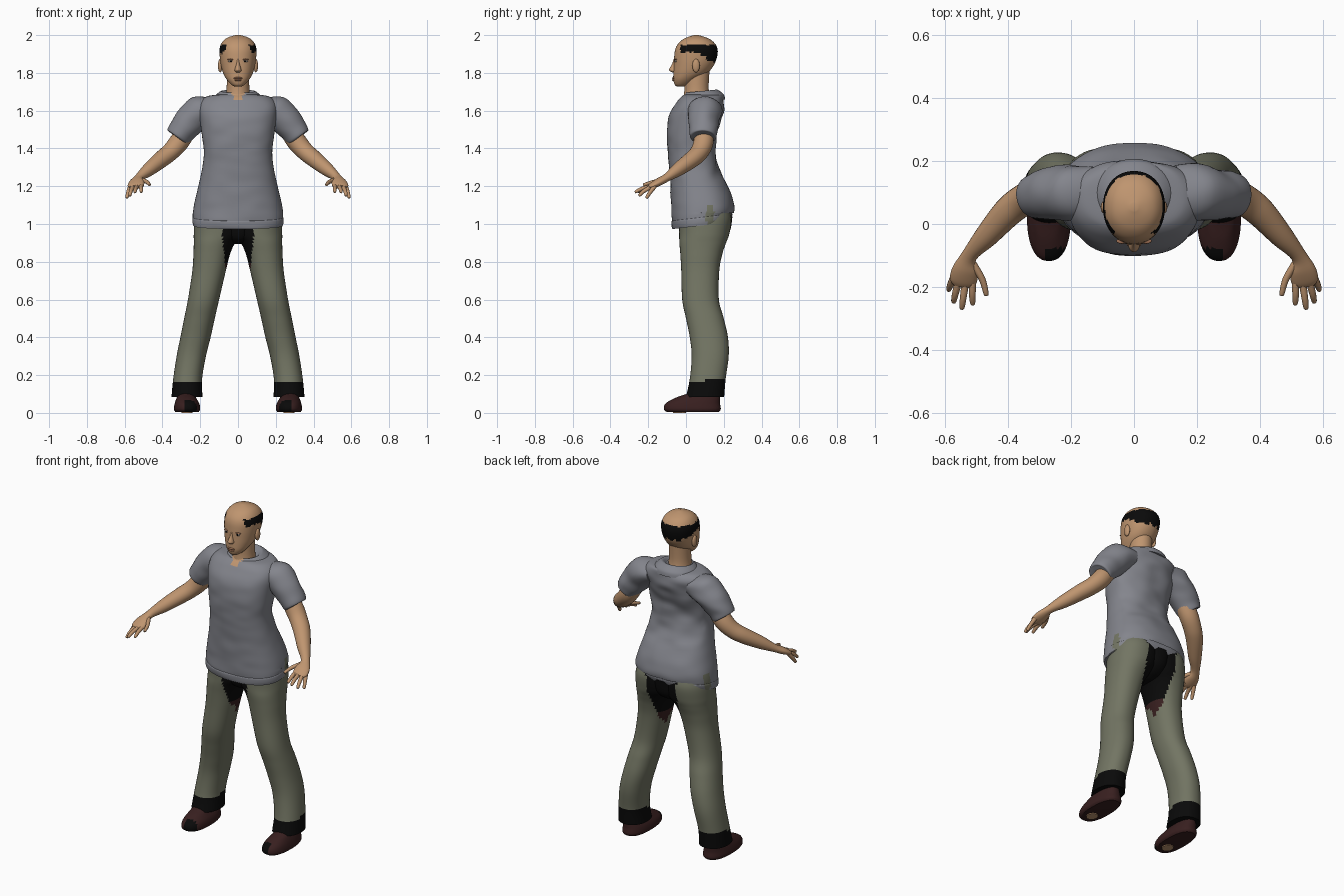
import bpy, bmesh, math
from mathutils import Vector, noise

if "Cube" in bpy.data.objects:
    bpy.data.objects.remove(bpy.data.objects["Cube"])


def material(name, red, green, blue):
    mat = bpy.data.materials.new(name)
    mat.use_nodes = True
    mat.diffuse_color = (red, green, blue, 1)
    shader = mat.node_tree.nodes["Principled BSDF"]
    shader.inputs["Base Color"].default_value = (red, green, blue, 1)
    shader.inputs["Roughness"].default_value = 0.8
    return mat


SKIN = material("tan skin", 0.52, 0.30, 0.16)
SHIRT = material("grey cloth", 0.23, 0.235, 0.265)
TROUSERS = material("olive cloth", 0.17, 0.178, 0.125)
BLACK = material("black", 0.003, 0.003, 0.003)
MAROON = material("dark maroon leather", 0.04, 0.014, 0.014)
LIPS = material("lip brown", 0.38, 0.18, 0.10)
WHITE = material("eye white", 0.5, 0.45, 0.4)


def spline(a, b, c, d, t):
    """Smooth curve from b to c."""
    return 0.5 * (2 * b + (c - a) * t + (2 * a - 5 * b + 4 * c - d) * t * t
                  + (3 * b - a - 3 * c + d) * t ** 3)


def loft(name, sections, mats, rule=None, deform=None, seg=32, steps=5, power=2.0):
    """Skin smooth rings, each given as centre, first radius and second radius."""
    last = len(sections) - 1
    rings = []
    for i in range(last):
        four = [sections[min(max(k, 0), last)] for k in range(i - 1, i + 3)]
        for j in range(steps):
            rings.append([spline(*column, j / steps) for column in zip(*four)])
    rings.append(sections[last])
    bm = bmesh.new()
    loops = []
    for centre, u, v in rings:
        loop = []
        for k in range(seg):
            angle = math.tau * k / seg
            c, s = math.cos(angle), math.sin(angle)
            co = (centre + u * math.copysign(abs(c) ** (2 / power), c)
                  + v * math.copysign(abs(s) ** (2 / power), s))
            loop.append(bm.verts.new(deform(co) if deform else co))
        loops.append(loop)
    for low, high in zip(loops, loops[1:]):
        for k in range(seg):
            n = (k + 1) % seg
            bm.faces.new((low[k], low[n], high[n], high[k]))
    bm.faces.new(loops[0])
    bm.faces.new(loops[-1])
    bmesh.ops.recalc_face_normals(bm, faces=bm.faces)
    if rule:
        for face in bm.faces:
            face.material_index = rule(face.calc_center_median())
    mesh = bpy.data.meshes.new(name)
    bm.to_mesh(mesh)
    bm.free()
    for mat in mats:
        mesh.materials.append(mat)
    ob = bpy.data.objects.new(name, mesh)
    bpy.context.collection.objects.link(ob)
    return ob


def upright(name, rows, mats, side=1, **options):
    """Level rings from rows of height, x range and y range."""
    sections = [(Vector((side * (x0 + x1) / 2, (y0 + y1) / 2, z)),
                 Vector(((x1 - x0) / 2, 0, 0)), Vector((0, (y1 - y0) / 2, 0)))
                for z, x0, x1, y0, y1 in rows]
    return loft(name, sections, mats, **options)


def centred(name, rows, mats, **options):
    return upright(name, [(z, -h, h, f, b) for z, h, f, b in rows], mats, **options)


def limb(name, points, mats, side=1, **options):
    """Rings across a path of x, y, z, width and thickness."""
    path = [Vector((side * p[0], p[1], p[2])) for p in points]
    sections = []
    for i, p in enumerate(points):
        along = (path[min(i + 1, len(path) - 1)] - path[max(i - 1, 0)]).normalized()
        across = along.cross(Vector((0, 0, 1))).normalized()
        sections.append((path[i], across * p[3], across.cross(along) * p[4]))
    return loft(name, sections, mats, **options)


def blob(name, at, size, mat):
    x, y, z = at
    a, b, c = size
    rows = []
    for k in range(7):
        t = math.pi * (k / 6 - 0.5)
        r = max(math.cos(t), 0.02)
        rows.append((z + c * math.sin(t), x - a * r, x + a * r, y - b * r, y + b * r))
    return upright(name, rows, [mat], seg=16, steps=2)


# Head with a band of hair around the back
def hair(p):
    jag = 0.006 * math.sin(150 * p.x) + 0.004 * math.sin(210 * p.y)
    low = 1.905 - 0.5 * min(max(p.y - 0.05, 0), 0.09)
    return int(p.y > -0.03 and low + jag < p.z < 1.948 + jag / 2)


centred("head", [
    (1.728, .018, -.048, -.01), (1.738, .036, -.06, .02), (1.765, .06, -.067, .06),
    (1.80, .079, -.067, .115), (1.84, .09, -.065, .147), (1.88, .096, -.063, .163),
    (1.92, .098, -.058, .168), (1.95, .091, -.045, .157), (1.975, .073, -.02, .132),
    (1.99, .048, .01, .10), (2.0, .012, .042, .066)],
    [SKIN, BLACK], rule=hair, seg=64, power=2.15)
centred("neck", [(1.60, .085, -.02, .15), (1.66, .068, -.015, .13),
                 (1.72, .06, -.008, .12), (1.82, .06, -.01, .125)], [SKIN])
centred("nose", [(1.875, .006, -.064, -.04), (1.845, .010, -.075, -.04),
                 (1.82, .017, -.089, -.04), (1.81, .018, -.086, -.04),
                 (1.803, .012, -.074, -.04)], [SKIN], seg=16)
blob("upper_lip", (0, -.065, 1.772), (.023, .009, .006), LIPS)
blob("lower_lip", (0, -.065, 1.762), (.020, .009, .006), LIPS)
for side, word in ((1, "left"), (-1, "right")):
    blob(word + "_eye", (side * .037, -.054, 1.862), (.015, .007, .006), WHITE)
    blob(word + "_pupil", (side * .037, -.059, 1.862), (.006, .004, .005), BLACK)
    blob(word + "_eyelid", (side * .037, -.054, 1.871), (.019, .009, .004), LIPS)
    blob(word + "_ear", (side * .094, .053, 1.838), (.012, .02, .036), SKIN)


# Shirt with an open neck, side vents, a tilted hem and creases
def shirt_rule(p):
    if p.y < 0.03 and abs(p.x) < (p.z - 1.635) * 0.6:
        return 1
    if 0.108 < p.y < 0.15 and p.z < 1.1 and abs(p.x) > 0.15:
        return 2
    return 0


def crease(p):
    back = 1 if p.y > 0.08 and p.z > 1.25 else 0.4
    push = 0.012 * back * noise.noise(Vector((p.x * 9, p.y * 9, p.z * 16)))
    tilt = 0.12 * p.y if p.z < 1.05 else 0
    return p + Vector((p.x * push, push, tilt))


cloth = [SHIRT, SKIN, TROUSERS]
centred("shirt_body", [
    (.982, .236, -.07, .225), (1.04, .24, -.075, .248), (1.10, .233, -.079, .255),
    (1.20, .21, -.083, .222), (1.30, .189, -.089, .172), (1.38, .181, -.096, .152),
    (1.46, .19, -.10, .158), (1.54, .20, -.097, .182), (1.60, .208, -.08, .197),
    (1.645, .20, -.05, .20), (1.675, .165, -.022, .19), (1.685, .11, -.005, .17)],
    cloth, rule=shirt_rule, deform=crease, seg=72, steps=6, power=2.35)
centred("hem_band", [(.985, .238, -.072, .228), (1.0, .241, -.076, .238),
                     (1.022, .241, -.077, .246), (1.026, .236, -.073, .243)],
        cloth, rule=shirt_rule, deform=crease, seg=72, steps=3, power=2.35)
centred("collar", [(1.648, .138, -.045, .207), (1.675, .125, -.025, .20),
                   (1.70, .098, -.008, .172), (1.703, .085, -.004, .155),
                   (1.685, .07, .0, .13)],
        cloth, rule=shirt_rule, deform=lambda p: p + Vector((0, 0, (p.y - .09) * .1)),
        seg=48)

# Arms and hands
fingers = {
    "index_finger": ((.512, -.175, 1.205), (.513, -.222, 1.19), (.512, -.252, 1.172)),
    "middle_finger": ((.534, -.18, 1.20), (.542, -.235, 1.186), (.546, -.266, 1.17)),
    "ring_finger": ((.555, -.175, 1.20), (.567, -.222, 1.175), (.572, -.246, 1.152)),
    "little_finger": ((.57, -.165, 1.20), (.582, -.192, 1.165), (.588, -.208, 1.14)),
    "thumb": ((.512, -.125, 1.235), (.482, -.175, 1.222), (.469, -.222, 1.208)),
}
for side, word in ((1, "left"), (-1, "right")):
    limb(word + "_sleeve", [
        (.13, .10, 1.61, .085, .06), (.20, .10, 1.595, .09, .086),
        (.255, .097, 1.545, .083, .083), (.295, .092, 1.495, .074, .073),
        (.318, .09, 1.462, .069, .067), (.321, .09, 1.458, .055, .055)],
        [SHIRT], side, deform=crease)
    limb(word + "_arm", [
        (.26, .098, 1.51, .05, .05), (.315, .092, 1.43, .053, .052),
        (.36, .07, 1.38, .05, .047), (.405, .033, 1.343, .047, .044),
        (.47, -.04, 1.29, .037, .036), (.522, -.10, 1.247, .025, .022),
        (.535, -.145, 1.222, .041, .021), (.542, -.18, 1.203, .043, .016),
        (.545, -.197, 1.195, .03, .009)], [SKIN], side, seg=24)
    for name, joints in fingers.items():
        radii = (.012, .0105, .008)
        points = [(*joint, r, r) for joint, r in zip(joints, radii)]
        x, y, z = joints[-1]
        points.append((x, y - .004, z - .003, .002, .002))
        limb(word + "_" + name, points, [SKIN], side, seg=12, steps=4)


# Trousers with black cuffs and inner thighs
def leg_rule(p):
    if p.z < 0.165 + 0.01 * math.sin(8 * p.y):
        return 1
    edge = 0.087 - 0.12 * max(0.95 - p.z, 0) + (0.015 if p.y > 0.08 else 0)
    if p.z > 0.72 and abs(p.x) < edge:
        return 2 if p.z < 0.79 else 1
    return 0


for side, word in ((1, "left"), (-1, "right")):
    upright(word + "_trouser_leg", [
        (.085, .188, .352, .0, .202), (.18, .19, .343, .02, .21),
        (.30, .17, .325, .03, .226), (.40, .145, .305, .02, .222),
        (.50, .123, .285, .0, .20), (.60, .10, .265, -.02, .174),
        (.75, .065, .242, -.025, .176), (.84, .042, .236, -.03, .192),
        (.90, .015, .234, -.035, .212), (.95, -.03, .234, -.036, .23),
        (1.03, -.04, .228, -.036, .24), (1.10, -.04, .205, -.03, .22)],
        [TROUSERS, BLACK, MAROON], side, rule=leg_rule, seg=56, steps=7, power=2.2)
centred("crotch_panel", [(.895, .02, .04, .14), (.915, .06, -.01, .19),
                         (.96, .085, -.03, .232), (1.04, .10, -.033, .246)],
        [BLACK], power=2.4)

# Shoes
for side, word in ((1, "left"), (-1, "right")):
    upright(word + "_shoe", [
        (.005, .208, .332, -.103, .175), (.02, .20, .34, -.117, .184),
        (.05, .205, .335, -.108, .18), (.08, .222, .325, -.055, .18),
        (.11, .235, .315, .02, .175), (.16, .235, .31, .06, .165)],
        [MAROON, BLACK], side, seg=48, power=2.4,
        rule=lambda p: int(p.y < -0.075 and abs(p.x) < 0.285))
    upright(word + "_sole_patch", [(0, .24, .30, -.07, .0), (.006, .24, .30, -.07, .0)],
            [SKIN], side, steps=1)

# Smooth shading with crisp rims
bpy.ops.object.select_all(action="DESELECT")
for ob in bpy.context.scene.objects:
    if ob.type == "MESH":
        ob.select_set(True)
        bpy.context.view_layer.objects.active = ob
bpy.ops.object.shade_smooth_by_angle(angle=math.radians(50))
